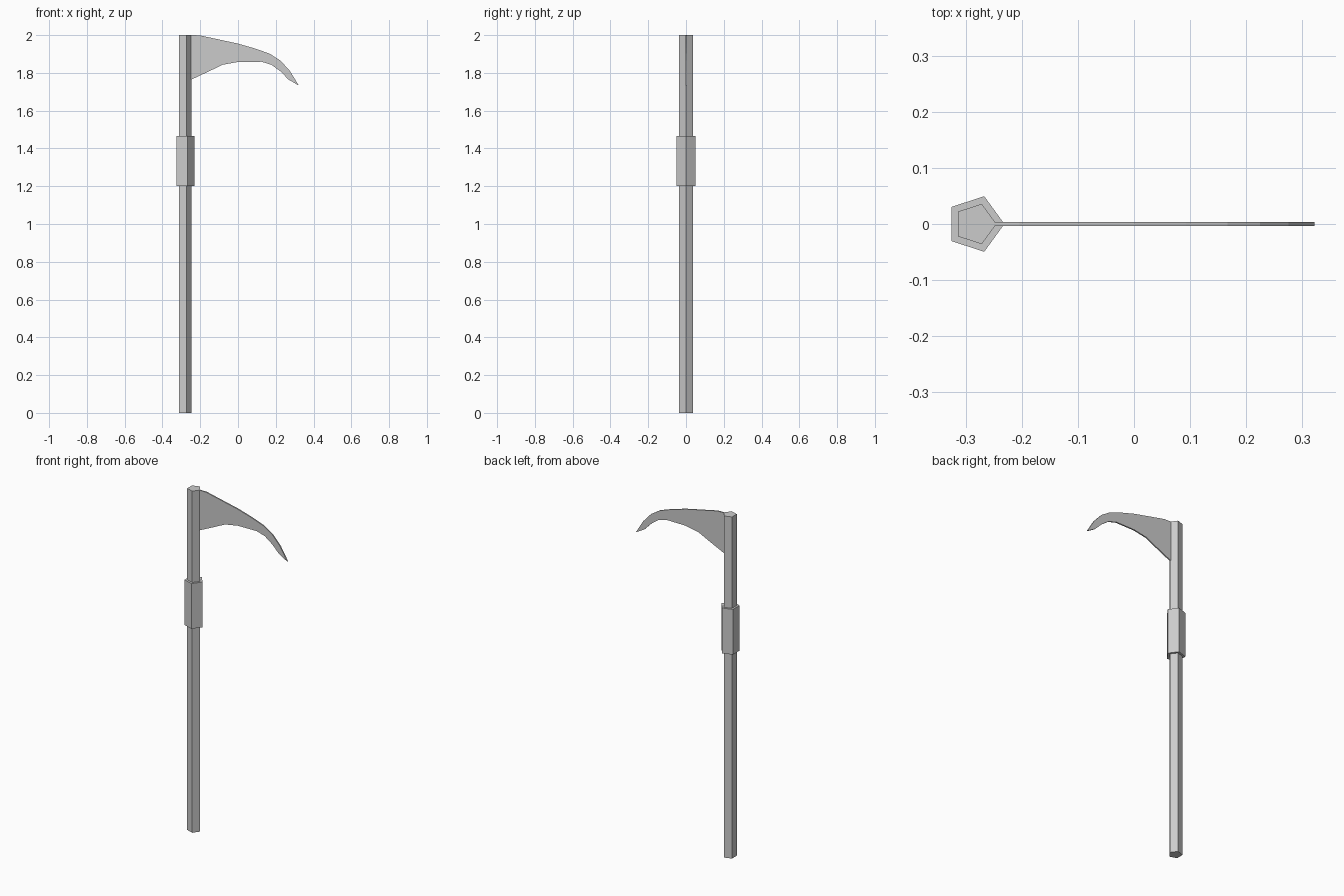
import bpy
import bmesh
from math import cos, sin, pi

if "Cube" in bpy.data.objects:
    bpy.data.objects.remove(bpy.data.objects["Cube"])

POLE_X = -0.283


def prism(name, points, direction):
    """Extrude a flat outline along a direction into a closed solid."""
    bm = bmesh.new()
    face = bm.faces.new([bm.verts.new(p) for p in points])
    top = bmesh.ops.extrude_face_region(bm, geom=[face], use_keep_orig=True)
    verts = [v for v in top["geom"] if isinstance(v, bmesh.types.BMVert)]
    bmesh.ops.translate(bm, verts=verts, vec=direction)
    bmesh.ops.recalc_face_normals(bm, faces=bm.faces[:])
    mesh = bpy.data.meshes.new(name)
    bm.to_mesh(mesh)
    bm.free()
    obj = bpy.data.objects.new(name, mesh)
    bpy.context.collection.objects.link(obj)
    return obj


def pentagon(radius, z):
    return [(POLE_X + radius * cos(2 * pi * i / 5),
             radius * sin(2 * pi * i / 5), z) for i in range(5)]


# Five-sided pole and the wider grip around it
prism("pole", pentagon(0.0377, 0), (0, 0, 2))
prism("grip", pentagon(0.052, 1.2), (0, 0, 0.265))

# Thin curved blade: outer edge to the tip, then inner edge back to the pole
outline = [
    (-0.26, 2.0), (-0.204, 1.999), (0.0, 1.955), (0.093, 1.928),
    (0.167, 1.902), (0.225, 1.865), (0.275, 1.81), (0.322, 1.733),
    (0.267, 1.765), (0.225, 1.808), (0.177, 1.843), (0.124, 1.859),
    (0.0, 1.858), (-0.082, 1.843), (-0.15, 1.81), (-0.246, 1.765),
    (-0.26, 1.76),
]
prism("blade", [(x, -0.0035, z) for x, z in outline], (0, 0.0075, 0))
